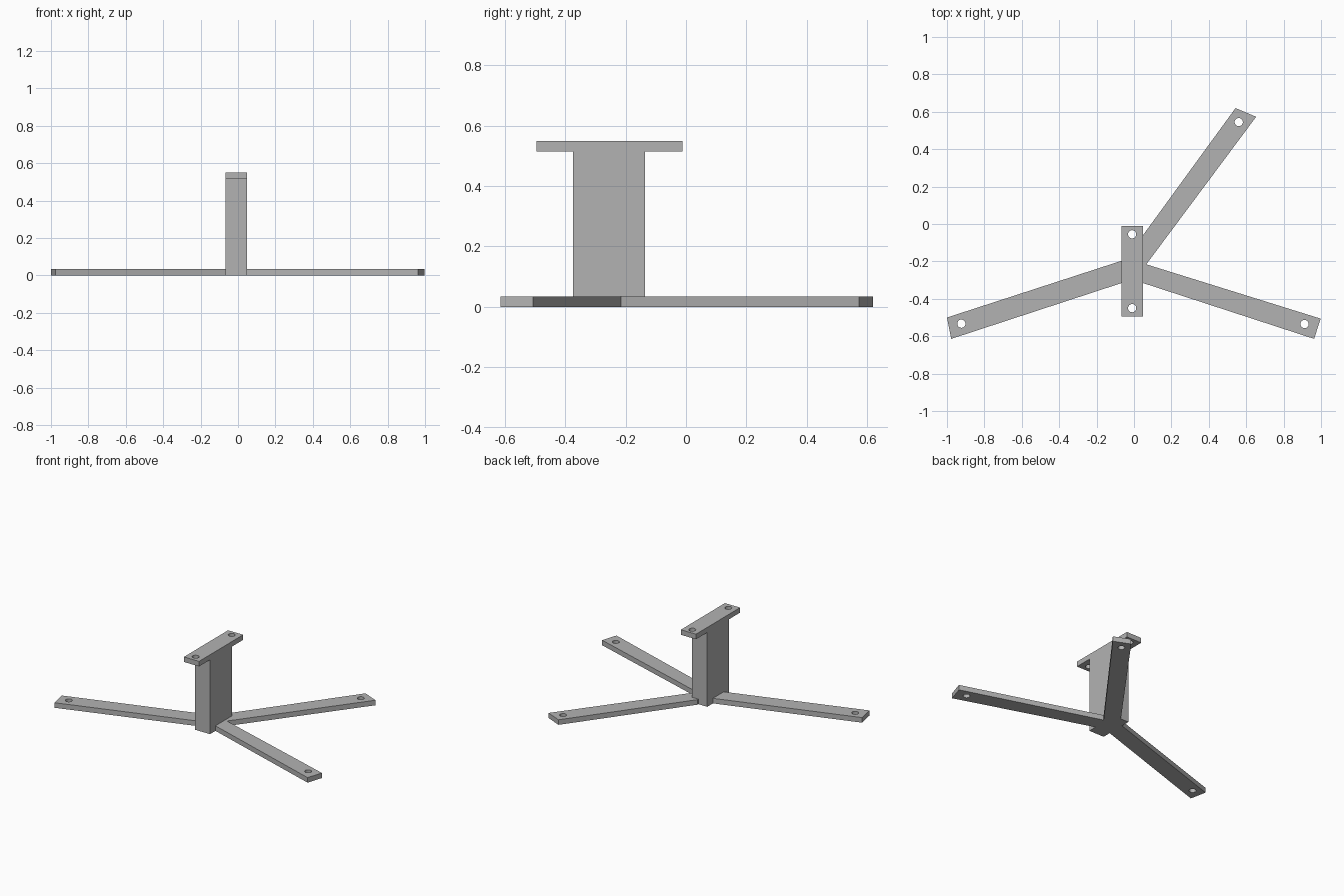
import bpy
from math import cos, sin, tau

cube = bpy.data.objects.get("Cube")
if cube:
    bpy.data.objects.remove(cube)

# Single plain metal colour
metal = bpy.data.materials.new("grey_metal")
metal.use_nodes = True
metal.diffuse_color = (0.45, 0.45, 0.45, 1)
metal.node_tree.nodes["Principled BSDF"].inputs["Base Color"].default_value = (0.45, 0.45, 0.45, 1)

THICK = 0.035      # thickness of the flat bars
HOLE = 0.022       # bolt hole radius
X0, X1 = -0.068, 0.048   # sides of the column and top plate


def circle(x, y, sides=24):
    return [(x + HOLE * cos(tau * i / sides), y + HOLE * sin(tau * i / sides))
            for i in range(sides)]


def slab(name, outline, z0, z1, holes=()):
    """Extrude a flat outline with round bolt holes into a solid mesh."""
    curve = bpy.data.curves.new(name, "CURVE")
    curve.dimensions = "2D"
    curve.fill_mode = "BOTH"
    curve.extrude = (z1 - z0) / 2
    for loop in [outline] + [circle(*h) for h in holes]:
        spline = curve.splines.new("POLY")
        spline.points.add(len(loop) - 1)
        spline.use_cyclic_u = True
        for point, (x, y) in zip(spline.points, loop):
            point.co = (x, y, 0, 1)
    curve.materials.append(metal)
    obj = bpy.data.objects.new(name, curve)
    obj.location.z = (z0 + z1) / 2
    bpy.context.collection.objects.link(obj)
    bpy.ops.object.select_all(action="DESELECT")
    obj.select_set(True)
    bpy.context.view_layer.objects.active = obj
    bpy.ops.object.convert(target="MESH")
    bpy.ops.object.shade_flat()


def rect(y0, y1):
    return [(X0, y0), (X1, y0), (X1, y1), (X0, y1)]


# Upright column and the mounting plate on top
slab("column", rect(-0.375, -0.135), 0, 0.515)
slab("top_plate", rect(-0.495, -0.012), 0.515, 0.55,
     [(-0.01, -0.055), (-0.01, -0.45)])

# Three flat legs, their inner ends buried in the column
slab("left_leg", [(0, -0.195), (0, -0.3), (0.963, -0.614), (0.998, -0.506)],
     0, THICK, [(0.912, -0.535)])
slab("right_leg", [(0, -0.175), (-1, -0.5), (-0.977, -0.614), (0, -0.294)],
     0, THICK, [(-0.923, -0.533)])
slab("back_leg", [(0, -0.126), (0, -0.304), (0.653, 0.573), (0.543, 0.62)],
     0, THICK, [(0.56, 0.545)])
